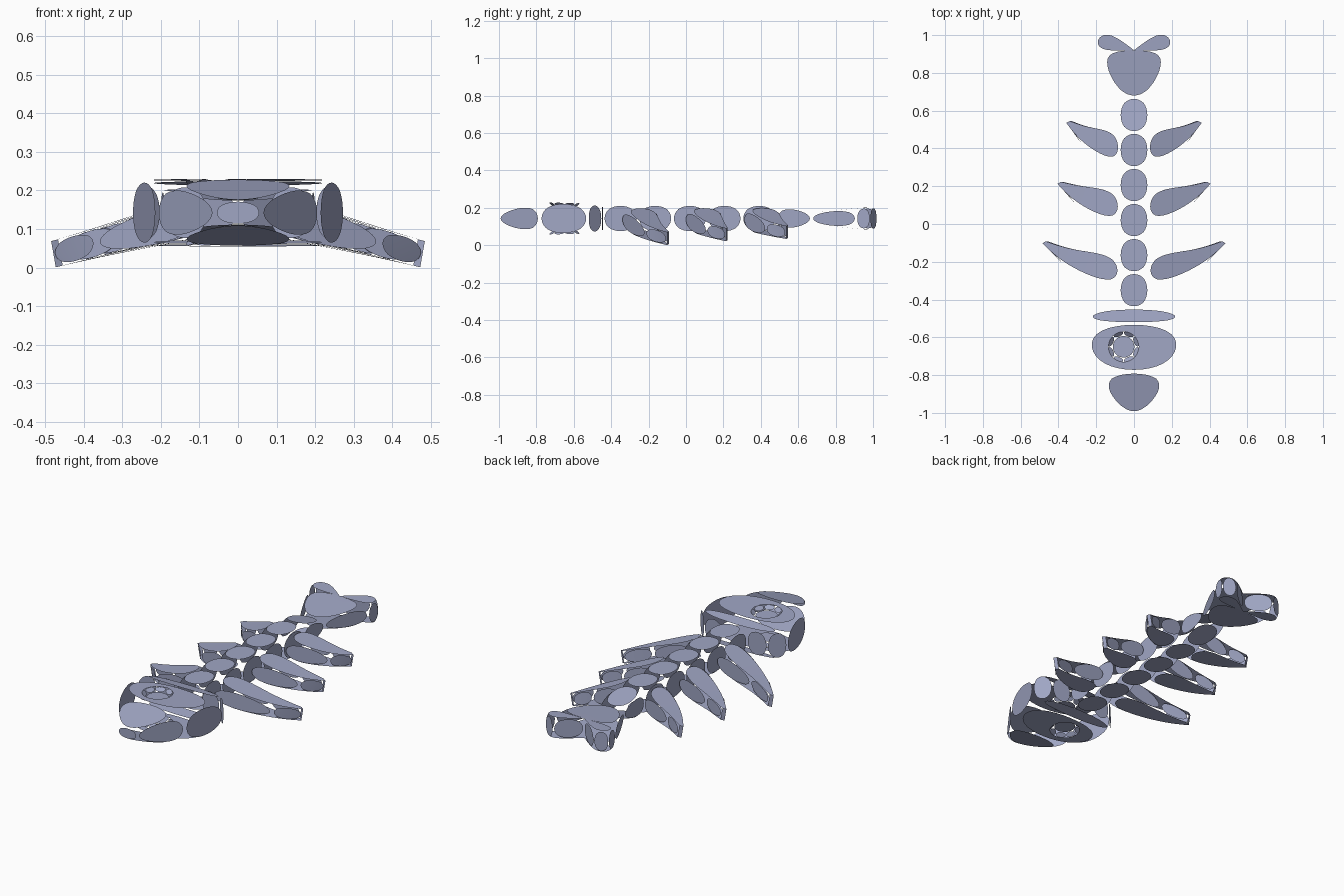
import bpy, bmesh, math
from mathutils import Vector

if "Cube" in bpy.data.objects:
    bpy.data.objects.remove(bpy.data.objects["Cube"])

MID = 0.1425  # mid height of the body
mat = bpy.data.materials.new("pale blue grey")
mat.diffuse_color = (0.35, 0.38, 0.55, 1)
mat.use_nodes = True
mat.node_tree.nodes["Principled BSDF"].inputs["Base Color"].default_value = mat.diffuse_color


class Part:
    """Loose panels that a subdivision modifier rounds into separate discs."""

    def __init__(self, name):
        self.name = name
        self.bm = bmesh.new()
        self.crease = self.bm.verts.layers.float.new("crease_vert")

    def panel(self, pts, ref, faces=None, sharp=(), inward=False):
        vs = [self.bm.verts.new(p) for p in pts]
        for i in sharp:
            vs[i][self.crease] = 1.0
        ref = Vector(ref)
        for f in faces or [range(len(vs))]:
            face = self.bm.faces.new([vs[i] for i in f])
            face.smooth = True
            face.normal_update()
            out = face.normal.dot(face.calc_center_median() - ref) > 0
            if out == inward:
                face.normal_flip()

    def finish(self):
        me = bpy.data.meshes.new(self.name)
        self.bm.to_mesh(me)
        self.bm.free()
        me.materials.append(mat)
        ob = bpy.data.objects.new(self.name, me)
        bpy.context.collection.objects.link(ob)
        sub = ob.modifiers.new("round", "SUBSURF")
        sub.levels = sub.render_levels = 3


def wall(a, b, s=1):
    """Upright quad between two stations (x, y, half height)."""
    return [(s * a[0], a[1], MID - a[2]), (s * b[0], b[1], MID - b[2]),
            (s * b[0], b[1], MID + b[2]), (s * a[0], a[1], MID + a[2])]


def deck(a, b, k):
    """Top (k=1) or bottom (k=-1) quad across the body."""
    za, zb = MID + k * a[2], MID + k * b[2]
    return [(-a[0], a[1], za), (a[0], a[1], za), (b[0], b[1], zb), (-b[0], b[1], zb)]


# head: four stations from snout to neck
H = [(0.06, -1.0, 0.031), (0.212, -0.783, 0.088), (0.275, -0.523, 0.082), (0.2, -0.45, 0.07)]
NECK = (0.077, -0.443, 0.0735)
HC = (0, -0.65, MID)
head, eyes = Part("head"), Part("eyes")
head.panel([(-0.06, -1, MID - 0.031), (0.06, -1, MID - 0.031),
            (0.06, -1, MID + 0.031), (-0.06, -1, MID + 0.031)], HC)
for s in (-1, 1):
    for a, b in zip(H, H[1:] + [NECK]):
        head.panel(wall(a, b, s), HC)


def ring(r, k, depth):
    pts = []
    for i in range(8):
        t = math.radians(225 + 45 * i)
        y = -0.65 + r * math.sin(t)
        f = (y - H[1][1]) / (H[2][1] - H[1][1])
        h = H[1][2] + f * (H[2][2] - H[1][2])
        pts.append((-0.055 + r * math.cos(t), y, MID + k * (h - depth)))
    return pts


for k in (1, -1):
    head.panel(deck(H[0], H[1], k), HC)
    head.panel(deck(H[2], H[3], k), HC)
    # cheek with a round eye hole
    outer, inner = ring(0.089, k, 0), ring(0.063, k, 0.022)
    faces = [[i, (i + 1) % 4, 4 + (2 * i + 2) % 8, 4 + 2 * i + 1, 4 + 2 * i] for i in range(4)]
    head.panel(deck(H[1], H[2], k) + outer, HC, faces)
    # sunken eye: sloping rim pieces and a disc
    for i in range(8):
        j = (i + 1) % 8
        eyes.panel([outer[i], outer[j], inner[j], inner[i]],
                   (-0.055, -0.65, MID + k * 0.12), inward=True)
    eyes.panel(inner, HC)
head.finish()
eyes.finish()

# spine: six box segments
spine = Part("spine")
for i in range(6):
    y0 = -0.443 + 0.1855 * i
    a = (0.077, y0, 0.0735)
    b = (0.077, y0 + 0.1855, 0.03 if i == 5 else 0.0735)
    c = (0, y0 + 0.09, MID)
    for s in (-1, 1):
        spine.panel(wall(a, b, s), c)
        spine.panel(deck(a, b, s), c)
spine.finish()


# ribs: curved, drooping and tapering, three on each side
def rib(name, s, y, reach, sweep):
    p = Part(name)
    w = reach - 0.077
    plan = [(0.077, y, 0.06), (0.077 + 0.72 * w, y + 0.53 * sweep, 0.036), (reach, y + sweep, 0.034),
            (reach - 0.018, y + sweep + 0.01, 0.034), (0.077 + 0.57 * w, y + 0.2, 0.042),
            (0.077, y + 0.185, 0.06)]

    def level(k):
        out = []
        for i, (x, yy, h) in enumerate(plan):
            lean = 0.012 if k < 0 and i in (2, 3) else 0
            out.append((s * (x - lean), yy, MID - 0.002 - 0.26 * (x - 0.077) + k * h))
        return out

    top, bot = level(1), level(-1)
    c = sum((Vector(v) for v in top + bot), Vector()) / 12
    quads = [[0, 1, 4, 5], [1, 2, 3, 4]]
    p.panel(top, c, quads, (2, 3))
    p.panel(bot, c, quads, (2, 3))
    for i in range(5):
        tip = [n for n, v in enumerate((i, i + 1, i + 1, i)) if v in (2, 3)] if i == 2 else ()
        p.panel([bot[i], bot[i + 1], top[i + 1], top[i]], c, sharp=tip)
    p.finish()


for s, side in ((-1, "left"), (1, "right")):
    rib("front_rib_" + side, s, -0.345, 0.485, 0.243)
    rib("middle_rib_" + side, s, -0.005, 0.405, 0.218)
    rib("rear_rib_" + side, s, 0.307, 0.358, 0.228)

# tail fin: flared base and two lobes meeting at a sharp notch
tail = Part("tail_fin")
R, A, B = (0.077, 0.67, 0.03), (0, 0.92, 0.055), (0.19, 0.913, 0.055)
C, D = (0.2, 0.985, 0.06), (0.13, 1.02, 0.06)
for k in (1, -1):
    def at(v, s):
        return (s * v[0], v[1], MID + k * v[2])
    tail.panel([at(R, -1), at(R, 1), at(B, 1), at(A, 1), at(B, -1)], (0, 0.8, MID), sharp=(3,))
    for s in (1, -1):
        tail.panel([at(v, s) for v in (A, B, C, D)], (0, 0.95, MID), sharp=(0,))
for s in (1, -1):
    for a, b in ((R, B), (B, C), (C, D), (D, A)):
        tail.panel(wall(a, b, s), (s * 0.12, 0.93, MID))
tail.finish()
